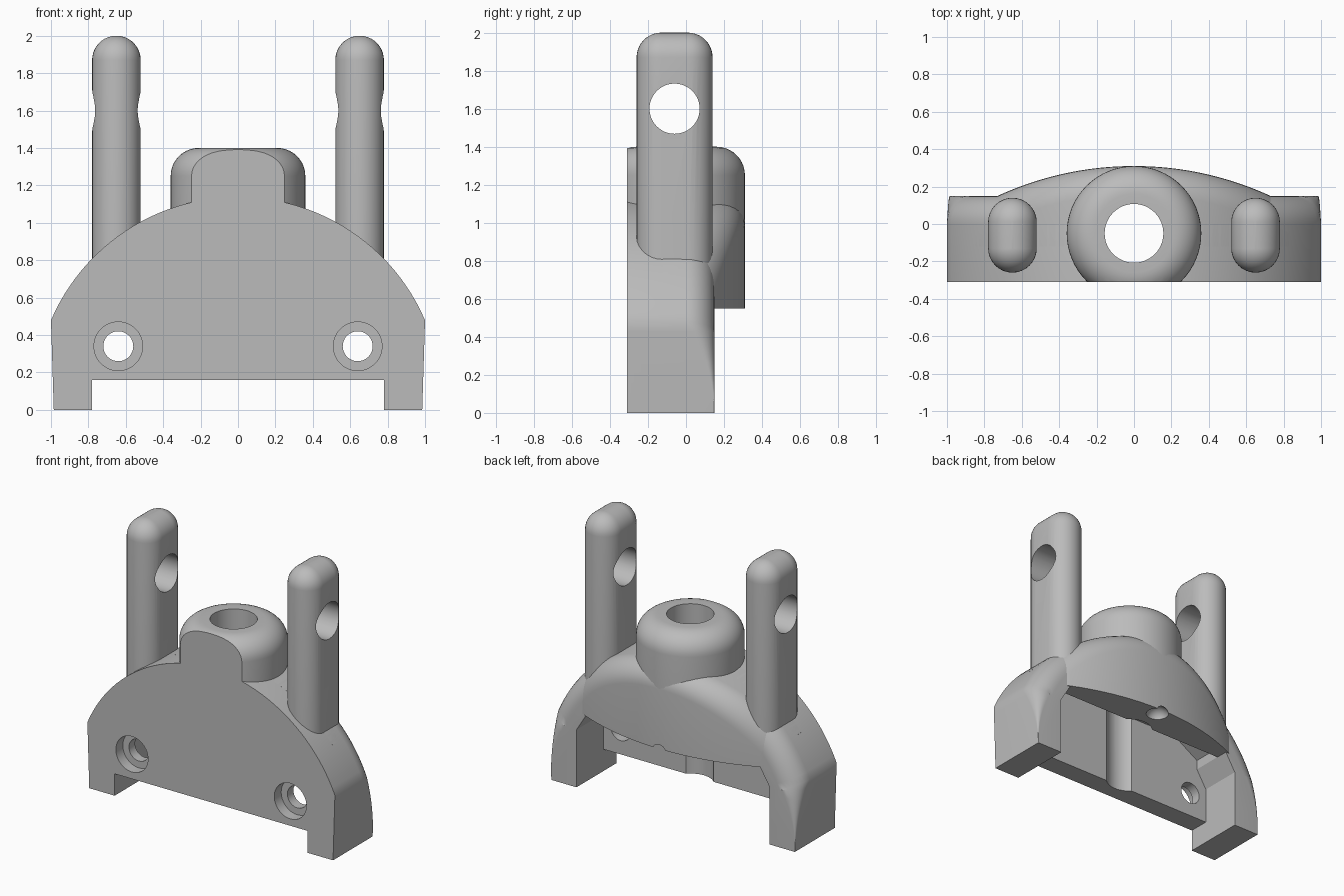
import bpy, bmesh, math
from mathutils import Matrix, Vector

if "Cube" in bpy.data.objects:
    bpy.data.objects.remove(bpy.data.objects["Cube"])

grey = bpy.data.materials.new("plain grey")
grey.use_nodes = True
grey.diffuse_color = (0.5, 0.5, 0.5, 1)
grey.node_tree.nodes["Principled BSDF"].inputs["Base Color"].default_value = (0.5, 0.5, 0.5, 1)

FRONT, BACK, FILLET = -0.31, 0.15, 0.15
ARCH_Z, ARCH_R = 0.05, 1.088
BULGE_R = 1.745
HOOD_Z = 0.55


def finish(name, bm):
    bmesh.ops.recalc_face_normals(bm, faces=bm.faces[:])
    mesh = bpy.data.meshes.new(name)
    bm.to_mesh(mesh)
    bm.free()
    mesh.materials.append(grey)
    obj = bpy.data.objects.new(name, mesh)
    bpy.context.collection.objects.link(obj)
    return obj


def loft(name, rings, cap_columns=False):
    """Skin a stack of closed rings; the last cap may be a strip of columns."""
    bm = bmesh.new()
    rows = [[bm.verts.new(p) for p in ring] for ring in rings]
    n = len(rows[0])
    for a, b in zip(rows, rows[1:]):
        for i in range(n):
            j = (i + 1) % n
            bm.faces.new((a[i], a[j], b[j], b[i]))
    bm.faces.new(rows[0])
    last = rows[-1]
    if cap_columns:
        for i in range(n // 2 - 1):
            bm.faces.new((last[i], last[i + 1], last[n - 2 - i], last[n - 1 - i]))
    else:
        bm.faces.new(last)
    return finish(name, bm)


def prism(name, points, y0, y1):
    return loft(name, [[(x, y, z) for x, z in points] for y in (y0, y1)])


def cylinder(name, radius, start, end):
    start, end = Vector(start), Vector(end)
    axis = end - start
    turn = axis.to_track_quat("Z", "Y").to_matrix().to_4x4()
    bm = bmesh.new()
    bmesh.ops.create_cone(bm, cap_ends=True, segments=48, radius1=radius, radius2=radius,
                          depth=axis.length, matrix=Matrix.Translation((start + end) / 2) @ turn)
    return finish(name, bm)


def cut(obj, cutters):
    for cutter in cutters:
        mod = obj.modifiers.new("cut", "BOOLEAN")
        mod.operation, mod.solver, mod.object = "DIFFERENCE", "EXACT", cutter
    graph = bpy.context.evaluated_depsgraph_get()
    mesh = bpy.data.meshes.new_from_object(obj.evaluated_get(graph))
    obj.modifiers.clear()
    obj.data = mesh


def arch(half_width, steps):
    """Points (x, z, normal x, normal z, fillet) along the arch, left to right."""
    top = math.asin(half_width / ARCH_R)
    for i in range(steps + 1):
        a = top * (2 * i / steps - 1)
        s, c = math.sin(a), math.cos(a)
        yield ARCH_R * s, ARCH_Z + ARCH_R * c, s, c, FILLET


def rounded_rings(outline, front, back):
    rings = [[(x, front, z) for x, z, *_ in outline]]
    for k in range(9):
        a = math.pi / 2 * k / 8
        ring = []
        for x, z, nx, nz, r in outline:
            inset = r * (1 - math.cos(a))
            x -= nx * inset
            ring.append((x, back(x) - r * (1 - math.sin(a)), z - nz * inset))
        rings.append(ring)
    return rings


# Arched body, its back fillet fading out down the sides
sides = []
for i in range(9):
    t = i / 9
    sides.append((0.985 + 0.015 * t, 0.48 * t, 1, 0, max(0.004, FILLET * t * t)))
outline = [(-x, z, -nx, nz, r) for x, z, nx, nz, r in sides]
outline += list(arch(1.0, 48)) + sides[::-1]
body = loft("arched_body", rounded_rings(outline, FRONT, lambda x: BACK))

# Bulging hood across the back
crown = list(arch(0.847, 48))
outline = crown + [(x, HOOD_Z, nx, 0, r) for x, z, nx, nz, r in reversed(crown)]
bulge = lambda x: 0.31 - BULGE_R + math.sqrt(BULGE_R ** 2 - x * x)
hood = loft("back_hood", rounded_rings(outline, -0.12, bulge), cap_columns=True)

# Round boss with a softened rim
profile = [(0.36, 0.9)]
for k in range(11):
    a = math.pi / 2 * k / 10
    profile.append((0.21 + 0.15 * math.cos(a), 1.25 + 0.15 * math.sin(a)))
turns = [2 * math.pi * i / 64 for i in range(64)]
boss = loft("centre_boss", [[(r * math.cos(t), r * math.sin(t) - 0.05, z) for t in turns]
                            for r, z in profile])

# Upright arms with capsule tops
levels = [(0.13, 0.76)]
for k in range(11):
    a = math.pi / 2 * k / 10.3
    levels.append((0.13 * math.cos(a), 1.87 + 0.13 * math.sin(a)))
arms = []
for side, label in ((1, "left"), (-1, "right")):
    rings = []
    for r, z in levels:
        ring = []
        for i in range(34):
            end = 1 if i < 17 else -1
            t = math.pi * (i - (i >= 17)) / 16
            ring.append((0.65 * side + r * math.cos(t), -0.06 + 0.07 * end + r * math.sin(t), z))
        rings.append(ring)
    arms.append(loft(label + "_arm", rings))

# Cutters
bore = cylinder("bore_cutter", 0.157, (0, -0.05, -0.5), (0, -0.05, 2))
pin = cylinder("pin_cutter", 0.132, (-2, -0.06, 1.6), (2, -0.06, 1.6))
gap = prism("gap_cutter", [(-0.78, -1), (0.78, -1), (0.78, 0.16), (-0.78, 0.16)], -1, 1)
opening = prism("opening_cutter", [(-0.78, -1), (0.78, -1), (0.78, 0.42), (0.7, HOOD_Z),
                                   (-0.7, HOOD_Z), (-0.78, 0.42)], -0.16, 1)
cavity = prism("cavity_cutter", [(-0.7, 0.5), (0.7, 0.5), (0.7, 0.62), (0.5, 0.74),
                                 (-0.5, 0.74), (-0.7, 0.62)], -0.16, 0.06)
face = prism("face_cutter", [(-1, 0), (1, 0), (1, 2), (-1, 2)], -1, FRONT)
bm = bmesh.new()
bmesh.ops.create_uvsphere(bm, u_segments=24, v_segments=12, radius=0.08,
                          matrix=Matrix.Translation((0, 0.25, 0.53)))
dimple = finish("dimple_cutter", bm)
screws = []
for x in (-0.64, 0.64):
    screws.append(cylinder("screw_cutter", 0.08, (x, -1, 0.34), (x, 0, 0.34)))
    screws.append(cylinder("counterbore_cutter", 0.13, (x, -1, 0.34), (x, -0.23, 0.34)))

cut(body, [gap, opening, cavity, bore] + screws)
cut(hood, [cavity, bore, dimple])
cut(boss, [face, bore])
for arm in arms:
    cut(arm, [pin])
for cutter in [bore, pin, gap, opening, cavity, face, dimple] + screws:
    bpy.data.objects.remove(cutter)

# Smooth curved faces, keep corners crisp
bpy.ops.object.select_all(action="DESELECT")
for obj in [body, hood, boss] + arms:
    obj.select_set(True)
bpy.context.view_layer.objects.active = body
bpy.ops.object.shade_smooth_by_angle(angle=math.radians(30))
